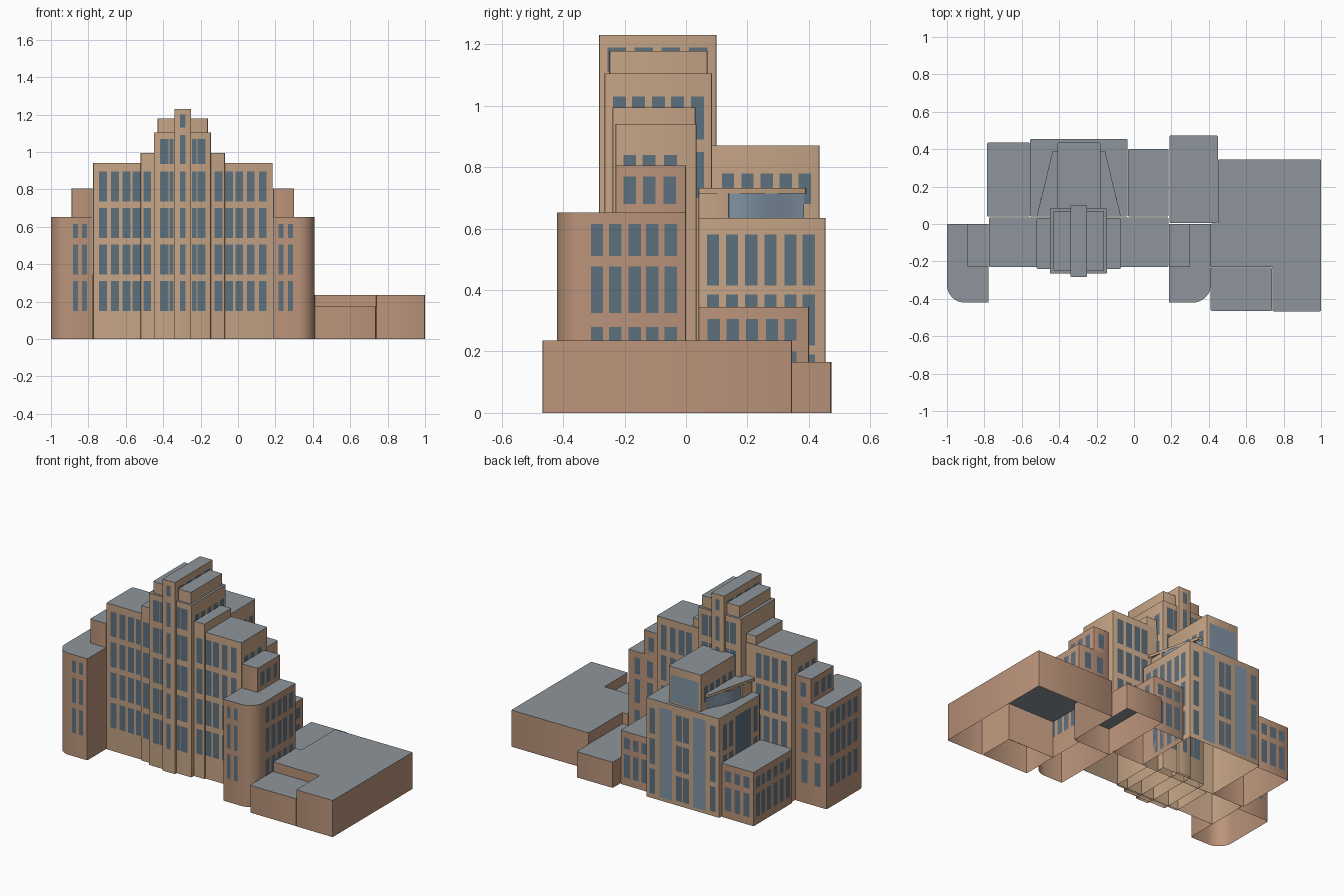
import bpy, bmesh, math
from mathutils import Vector

if "Cube" in bpy.data.objects:
    bpy.data.objects.remove(bpy.data.objects["Cube"])


def material(name, r, g, b):
    m = bpy.data.materials.new(name)
    m.diffuse_color = (*[(c / 255) ** 2.2 for c in (r, g, b)], 1)
    m.use_nodes = True
    m.node_tree.nodes["Principled BSDF"].inputs["Base Color"].default_value = m.diffuse_color
    return m


TAN = material("tan_stone", 196, 163, 133)
BRICK = material("warm_brick", 186, 147, 122)
ROOF = material("grey_roof", 140, 148, 153)
PANE = material("window_blue", 94, 112, 126)
GLASS = material("pale_glass", 128, 146, 162)
AXIS = -0.295  # centre line of the symmetrical tower


def finish(name, bm, mats, smooth=False):
    me = bpy.data.meshes.new(name)
    bm.to_mesh(me)
    bm.free()
    for m in mats:
        me.materials.append(m)
    ob = bpy.data.objects.new(name, me)
    bpy.context.collection.objects.link(ob)
    if smooth:
        bpy.ops.object.select_all(action='DESELECT')
        ob.select_set(True)
        bpy.context.view_layer.objects.active = ob
        bpy.ops.object.shade_smooth_by_angle(angle=math.radians(35))
    return ob


def prism(name, pts, z0, z1, wall, radii=None):
    """Open-bottomed block over a counter-clockwise outline with rounded corners."""
    outline = []
    for i, p in enumerate(pts):
        p = Vector(p)
        u = (Vector(pts[i - 1]) - p).normalized()
        v = (Vector(pts[(i + 1) % len(pts)]) - p).normalized()
        r = radii[i] if radii else 0.006
        n = 12 if r > 0.02 else 2
        c = p + r * (u + v)
        for k in range(n + 1):
            a = math.pi / 2 * k / n
            outline.append(c - r * (v * math.cos(a) + u * math.sin(a)))
    bm = bmesh.new()
    lo = [bm.verts.new((*q, z0)) for q in outline]
    hi = [bm.verts.new((*q, z1)) for q in outline]
    for i in range(len(lo)):
        j = (i + 1) % len(lo)
        bm.faces.new((lo[i], lo[j], hi[j], hi[i]))
    bm.faces.new(hi).material_index = 1
    return finish(name, bm, [wall, ROOF], True)


def block(name, x0, x1, y0, y1, z0, z1, wall=TAN, radii=None):
    return prism(name, [(x0, y0), (x1, y0), (x1, y1), (x0, y1)], z0, z1, wall, radii)


def windows(name, face, pos, cols, w, rows, mat=PANE):
    """Grid of flat panes just proud of a wall; face is the wall's outward direction."""
    bm = bmesh.new()
    sign = 1 if face[0] == '+' else -1
    d = pos + sign * 0.002
    for c in cols:
        for z0, z1 in rows:
            corners = [(c - w / 2, z0), (c + w / 2, z0), (c + w / 2, z1), (c - w / 2, z1)]
            if face in ('+y', '-x'):
                corners.reverse()
            bm.faces.new([bm.verts.new((d, t, z) if face[1] == 'x' else (t, d, z))
                          for t, z in corners])
    finish(name, bm, [mat])


def both(cols):
    return cols + [2 * AXIS - c for c in cols]


ROWS = [(0.15, 0.31), (0.345, 0.505), (0.54, 0.70), (0.735, 0.895)]
SIDE_ROWS = [(0.13, 0.28), (0.325, 0.477), (0.51, 0.615)]

# stepped central mass
block("main_block", -0.775, 0.185, -0.23, 0.035, 0, 0.94)
block("centre_block", -0.52, -0.07, -0.24, 0.031, 0, 0.995)
block("tower", -0.45, -0.145, -0.265, 0.085, 0, 1.105)
block("tower_cap", -0.43, -0.16, -0.25, 0.07, 1.105, 1.178)
block("tower_spine", -0.34, -0.25, -0.283, 0.10, 0, 1.23)

# front and back windows of the central mass
MAIN_COLS = both([-0.722, -0.658, -0.597, -0.543])
TOP = [(0.935, 1.07)]
for tag, face, ys in (("front", '-y', (-0.23, -0.24, -0.265, -0.283)),
                      ("back", '+y', (0.035, 0.031, 0.085, 0.10))):
    windows(f"main_windows_{tag}", face, ys[0], MAIN_COLS, 0.042, ROWS)
    windows(f"centre_windows_{tag}", face, ys[1], both([-0.485]), 0.042, ROWS)
    windows(f"tower_windows_{tag}", face, ys[2], both([-0.395]), 0.045, ROWS + TOP)
    windows(f"tower_narrow_windows_{tag}", face, ys[2], both([-0.356]), 0.022, ROWS + TOP)
    windows(f"spine_windows_{tag}", face, ys[3], [AXIS], 0.03,
            ROWS + [(0.935, 1.09), (1.13, 1.2)])

# side windows of the central mass
for face, m in (('+x', 1), ('-x', -1)):
    tag = "right" if m > 0 else "left"
    windows(f"main_side_windows_{tag}", face, AXIS + m * 0.48,
            [-0.183, -0.12, -0.05], 0.042, [(0.7, 0.84)])
    windows(f"tower_side_windows_{tag}", face, AXIS + m * 0.1525 + 0.0025 * (1 - 1),
            [-0.217, -0.155, -0.09, -0.028, 0.037], 0.042, [(0.7, 0.85), (0.89, 1.03)])
    windows(f"spine_side_windows_{tag}", face, AXIS + m * 0.045,
            [-0.225, -0.137, -0.05, 0.04], 0.06, [(1.11, 1.19)])

# mirrored wings with a rounded outer front corner, and their setbacks
for tag, m in (("left", -1), ("right", 1)):
    inner, outer = AXIS + m * 0.482, AXIS + m * 0.705
    x0, x1 = min(inner, outer), max(inner, outer)
    s = 0.005
    block(f"wing_{tag}", x0, x1, -0.42, 0, 0, 0.652, BRICK,
          [0.095, s, s, s] if m < 0 else [s, 0.095, s, s])
    up = AXIS + m * 0.595
    block(f"wing_setback_{tag}", min(inner, up), max(inner, up), -0.23, 0, 0.652, 0.806, BRICK)
    face = '+x' if m > 0 else '-x'
    cols = [AXIS + m * 0.575, AXIS + m * 0.525]
    windows(f"wing_front_windows_{tag}", '-y', -0.42, cols, 0.027, ROWS[:2] + [(0.54, 0.615)])
    windows(f"wing_back_windows_{tag}", '+y', 0,
            [AXIS + m * 0.64, AXIS + m * 0.55], 0.042, SIDE_ROWS)
    windows(f"wing_side_windows_{tag}", face, outer,
            [-0.29, -0.23, -0.167, -0.11, -0.05], 0.04, SIDE_ROWS)
    windows(f"setback_side_windows_{tag}", face, up, [-0.183, -0.12, -0.053], 0.04, [(0.68, 0.77)])
    windows(f"setback_back_windows_{tag}", '+y', 0, [AXIS + m * 0.54], 0.04, [(0.68, 0.77)])

# rear block with tall glass strips
block("rear_block", -0.555, -0.035, 0.04, 0.455, 0, 0.635)
REAR_ROWS = [(0.03, 0.19), (0.22, 0.385), (0.415, 0.58)]
windows("rear_windows_back", '+y', 0.455, both([-0.51, -0.32]) + [-0.08], 0.042, REAR_ROWS)
windows("rear_glass_strips", '+y', 0.455, both([-0.415]), 0.09, [(0.02, 0.6)], GLASS)
windows("rear_windows_right", '+x', -0.035, [0.088, 0.15, 0.212, 0.275, 0.34, 0.4], 0.04, REAR_ROWS)
windows("rear_windows_left", '-x', -0.555, [0.088, 0.34, 0.4], 0.04, REAR_ROWS)
windows("rear_glass_strip_left", '-x', -0.555, [0.215], 0.16, [(0.02, 0.59)], PANE)

# penthouse above the rear block
block("penthouse", -0.41, -0.18, 0.04, 0.435, 0.635, 0.87)
windows("penthouse_glass", '+y', 0.435, [AXIS], 0.2, [(0.645, 0.82)], GLASS)
for face, x in (('+x', -0.18), ('-x', -0.41)):
    windows("penthouse_side_windows", face, x, [0.137, 0.2, 0.263, 0.325, 0.387], 0.04, [(0.68, 0.78)])

# flared terrace roof with curved glazing under it
prism("terrace_roof", [(-0.52, 0.04), (-0.07, 0.04), (-0.155, 0.39), (-0.435, 0.39)],
      0.715, 0.733, TAN)
block("terrace_wall", -0.5, -0.09, 0.04, 0.14, 0.635, 0.715)
for tag, m in (("left", -1), ("right", 1)):
    bm = bmesh.new()
    prev = None
    for k in range(17):
        t = k / 16
        x = AXIS + m * (0.195 - 0.075 * t + 0.035 * math.sin(math.pi * t) * (1 - t))
        y = 0.14 + 0.245 * t
        cur = [bm.verts.new((x, y, z)) for z in (0.635, 0.715)]
        if prev:
            quad = (prev[0], cur[0], cur[1], prev[1])
            bm.faces.new(quad if m > 0 else quad[::-1])
        prev = cur
    finish(f"curved_glazing_{tag}", bm, [GLASS], True)

# low rear side blocks
LOW_ROWS = [(0.05, 0.2), (0.235, 0.305)]
SIDE_COLS = [0.09, 0.152, 0.215, 0.28, 0.34]
block("rear_side_block_left", -0.785, -0.557, 0.04, 0.435, 0, 0.345, BRICK)
block("rear_side_block_right", -0.033, 0.185, 0.04, 0.4, 0, 0.345, BRICK)
windows("rear_side_windows_left", '-x', -0.785, SIDE_COLS + [0.395], 0.04, LOW_ROWS)
windows("rear_side_windows_right", '+x', 0.185, SIDE_COLS, 0.04, LOW_ROWS)
windows("rear_side_back_windows_left", '+y', 0.435, [-0.735, -0.67, -0.605], 0.042, LOW_ROWS)
windows("rear_side_back_windows_right", '+y', 0.4, [0.015, 0.076, 0.137], 0.042, LOW_ROWS)

# low annexes on the right
prism("annex", [(0.41, -0.23), (0.74, -0.23), (0.74, -0.467), (1, -0.467),
                (1, 0.345), (0.45, 0.345), (0.45, 0.002), (0.41, 0.002)], 0, 0.235, BRICK)
block("annex_front", 0.41, 0.737, -0.465, -0.232, 0, 0.175, BRICK)
block("annex_back", 0.19, 0.448, 0.005, 0.473, 0, 0.165, BRICK)
